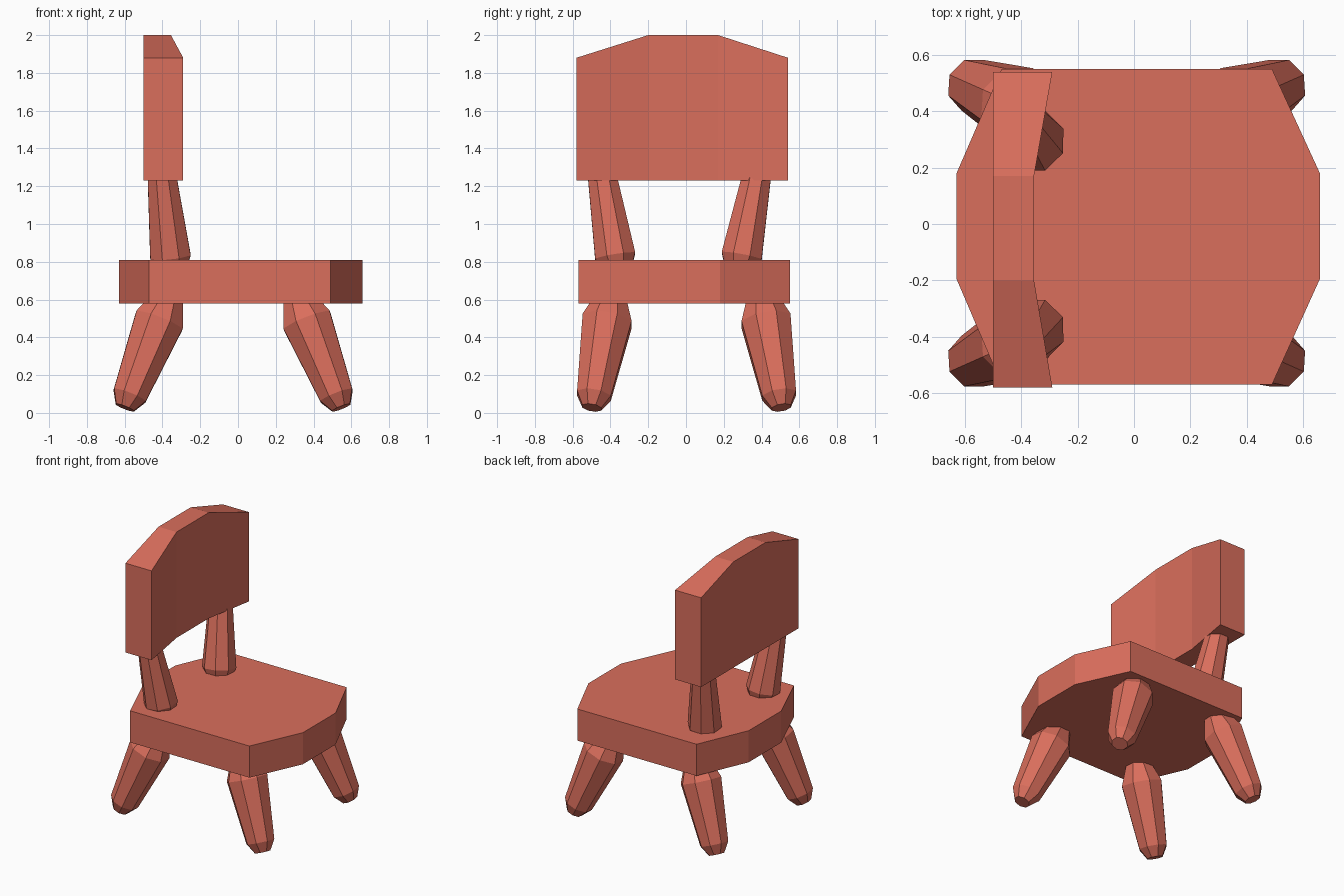
import bpy, bmesh
from math import cos, sin, pi
from mathutils import Vector

if "Cube" in bpy.data.objects:
    bpy.data.objects.remove(bpy.data.objects["Cube"])

paint = bpy.data.materials.new("red_paint")
paint.diffuse_color = (0.70, 0.156, 0.107, 1)
paint.use_nodes = True
paint.node_tree.nodes["Principled BSDF"].inputs["Base Color"].default_value = paint.diffuse_color


def finish(name, bm):
    bmesh.ops.recalc_face_normals(bm, faces=bm.faces)
    mesh = bpy.data.meshes.new(name)
    bm.to_mesh(mesh)
    bm.free()
    mesh.materials.append(paint)
    obj = bpy.data.objects.new(name, mesh)
    bpy.context.collection.objects.link(obj)
    return obj


def loft(name, rings):
    """Join rings of equal length with quads and cap both ends."""
    bm = bmesh.new()
    rows = [[bm.verts.new(p) for p in ring] for ring in rings]
    n = len(rows[0])
    for a, b in zip(rows, rows[1:]):
        for i in range(n):
            j = (i + 1) % n
            bm.faces.new((a[i], a[j], b[j], b[i]))
    bm.faces.new(rows[0])
    bm.faces.new(rows[-1])
    return finish(name, bm)


def peg(name, start, end, stations, sides=8):
    """Tapered peg; stations are (distance from start, radius) along the axis."""
    start, end = Vector(start), Vector(end)
    axis = (end - start).normalized()
    u = Vector((0, 1, 0)).cross(axis).normalized()
    v = axis.cross(u)
    angles = [2 * pi * (i + 0.5) / sides for i in range(sides)]
    loft(name, [[start + axis * d + (u * cos(a) + v * sin(a)) * r for a in angles]
                for d, r in stations])


# Seat: flat slab with cut corners
outline = [(-0.63, -0.195), (-0.47, -0.57), (0.49, -0.57), (0.66, -0.195),
           (0.66, 0.18), (0.49, 0.55), (-0.47, 0.55), (-0.63, 0.18)]
loft("seat", [[(x, y, z) for x, y in outline] for z in (0.58, 0.81)])

# Backrest: flat back, hollowed front, arched top
columns = [(-0.58, -0.29, 1.88), (-0.20, -0.355, 2.0),
           (0.17, -0.355, 2.0), (0.54, -0.29, 1.88)]
loft("backrest", [[(-0.5, y, 1.23), (x, y, 1.23), (x, y, top), (-0.5, y, top)]
                  for y, x, top in columns])

# Splayed legs with chamfered ends
leg_stations = [(-0.07, 0.055), (0, 0.098), (0.43, 0.142), (0.58, 0.08)]
for sx, side in ((-1, "left"), (1, "right")):
    for sy, end in ((-1, "front"), (1, "back")):
        peg(f"{end}_{side}_leg",
            (sx * 0.547 - 0.026, sy * 0.49 + 0.003, 0.092),
            (sx * 0.39 - 0.026, sy * 0.42 + 0.003, 0.49), leg_stations)

# Posts holding the backrest
post_stations = [(-0.10, 0.07), (0, 0.116), (0.42, 0.083), (0.56, 0.06)]
peg("front_post", (-0.358, -0.375, 0.83), (-0.40, -0.44, 1.23), post_stations)
peg("back_post", (-0.358, 0.295, 0.83), (-0.40, 0.37, 1.23), post_stations)
